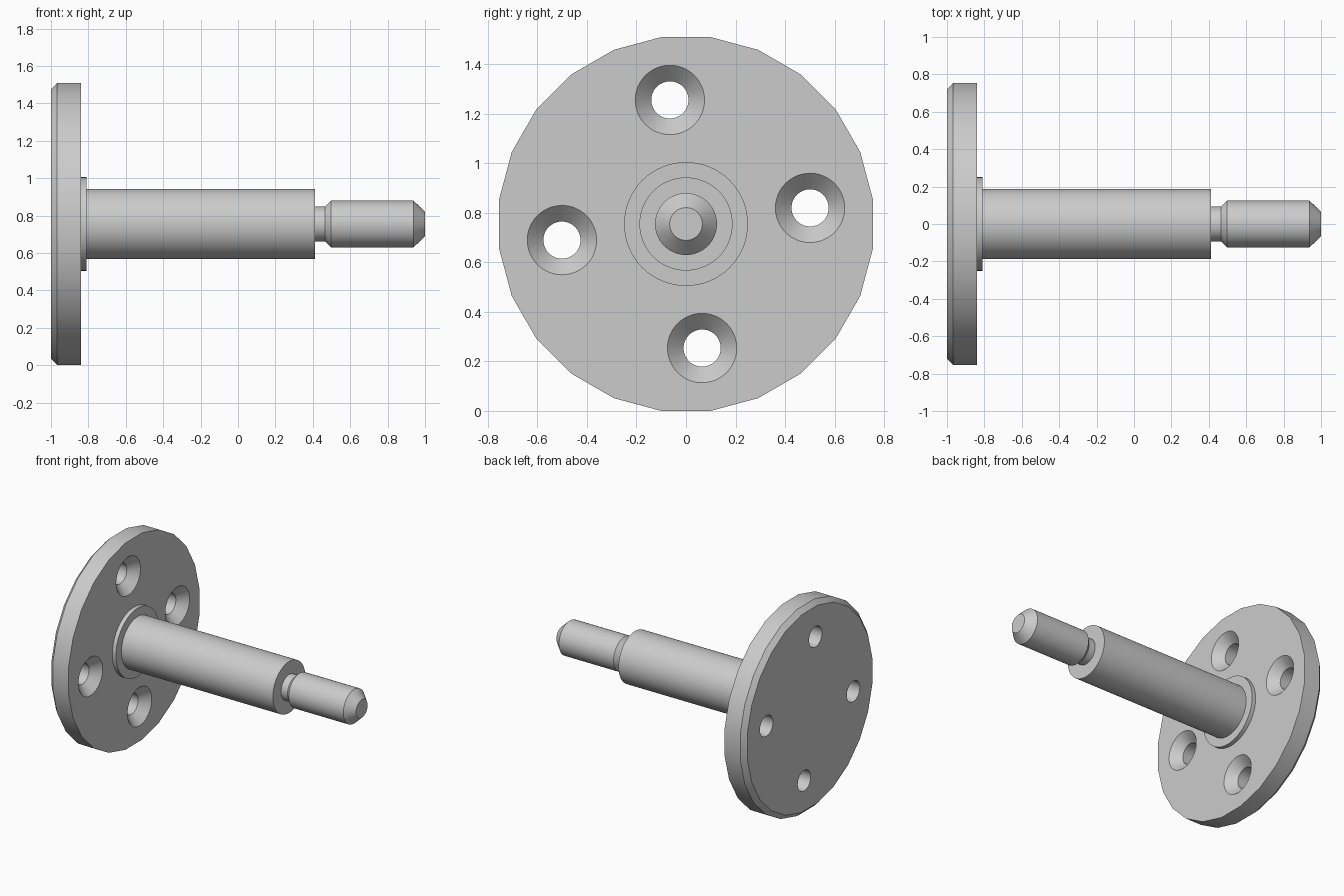
import bpy, bmesh, math

cube = bpy.data.objects.get("Cube")
if cube:
    bpy.data.objects.remove(cube, do_unlink=True)

CENTER_Z = 0.755

# One plain grey metal for everything
metal = bpy.data.materials.new("grey metal")
metal.use_nodes = True
GREY = (0.6, 0.6, 0.6, 1.0)
metal.diffuse_color = GREY
metal.node_tree.nodes["Principled BSDF"].inputs["Base Color"].default_value = GREY


def lathe(name, profile, sides, y=0.0, z=CENTER_Z, start=0.0):
    """Turn a list of (x, radius) points into a capped solid around the x axis."""
    bm = bmesh.new()
    rings = []
    for x, r in profile:
        ring = []
        for i in range(sides):
            a = start + 2 * math.pi * i / sides
            ring.append(bm.verts.new((x, y + r * math.cos(a), z + r * math.sin(a))))
        rings.append(ring)
    for a, b in zip(rings, rings[1:]):
        for i in range(sides):
            j = (i + 1) % sides
            bm.faces.new((a[i], a[j], b[j], b[i]))
    bm.faces.new(rings[0])
    bm.faces.new(rings[-1])
    bmesh.ops.recalc_face_normals(bm, faces=bm.faces)
    mesh = bpy.data.meshes.new(name)
    bm.to_mesh(mesh)
    bm.free()
    mesh.materials.append(metal)
    obj = bpy.data.objects.new(name, mesh)
    bpy.context.collection.objects.link(obj)
    return obj


def select_only(obj):
    bpy.ops.object.select_all(action='DESELECT')
    obj.select_set(True)
    bpy.context.view_layer.objects.active = obj


# Mounting flange: 24-sided disc, chamfered on its back rim
flange = lathe("flange", [(-1.0, 0.727), (-0.967, 0.761), (-0.84, 0.761)],
               24, start=math.radians(7.5))

# Four countersunk screw holes, cut through the flange
for k in range(4):
    a = math.radians(7.4 + 90 * k)
    cutter = lathe("screw_hole_cutter",
                   [(-1.1, 0.075), (-0.905, 0.075), (-0.84, 0.14), (-0.83, 0.15)], 48,
                   y=0.505 * math.cos(a), z=CENTER_Z + 0.505 * math.sin(a))
    cutter.hide_render = True
    select_only(flange)
    cut = flange.modifiers.new("screw hole", 'BOOLEAN')
    cut.operation = 'DIFFERENCE'
    cut.solver = 'EXACT'
    cut.object = cutter
    bpy.ops.object.modifier_apply(modifier=cut.name)
    bpy.data.objects.remove(cutter, do_unlink=True)

# Thin collar at the root of the shaft
collar = lathe("collar", [(-0.85, 0.25), (-0.81, 0.25)], 64)

# Main shaft
shaft = lathe("shaft", [(-0.82, 0.188), (0.413, 0.188)], 64)

# Stepped end: undercut neck, chamfered shoulder, pin and bevelled tip
pin = lathe("end_pin", [(0.40, 0.093), (0.465, 0.093), (0.497, 0.125),
                        (0.938, 0.125), (1.0, 0.066)], 64)

# Smooth round walls, crisp edges
for obj in (flange, collar, shaft, pin):
    select_only(obj)
    bpy.ops.object.shade_smooth_by_angle(angle=math.radians(30))
